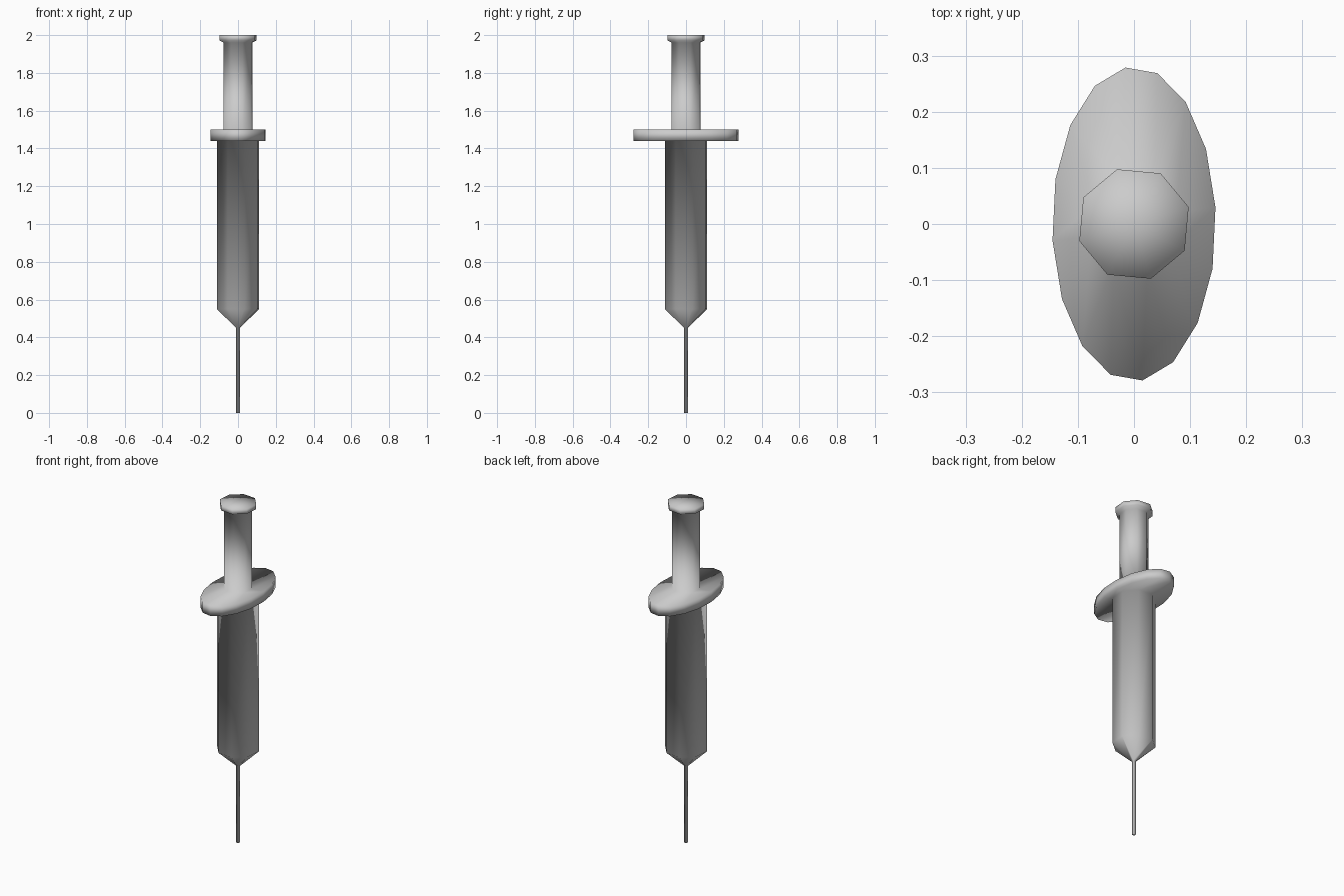
import bpy, bmesh
from math import cos, sin, radians, tau

if "Cube" in bpy.data.objects:
    bpy.data.objects.remove(bpy.data.objects["Cube"])

bm = bmesh.new()


def ring(r, z, sides=8, phase=17.25, stretch=1.0):
    """One loop of vertices around z."""
    return [bm.verts.new((r * cos(radians(phase) + tau * i / sides),
                          r * stretch * sin(radians(phase) + tau * i / sides), z))
            for i in range(sides)]


def bridge(a, b):
    """Join two loops; when one has twice the sides, fan triangles between them."""
    if len(a) == len(b):
        for i in range(len(a)):
            j = (i + 1) % len(a)
            bm.faces.new((a[i], a[j], b[j], b[i]))
        return
    few, many = sorted((a, b), key=len)
    n = len(many)
    for i, v in enumerate(few):
        m0, m1, m2 = (many[(2 * i + k) % n] for k in range(3))
        bm.faces.new((v, m0, m1))
        bm.faces.new((v, m1, m2, few[(i + 1) % len(few)]))


def cap(loop):
    c = bm.verts.new((0, 0, loop[0].co.z))
    for i in range(len(loop)):
        bm.faces.new((loop[i], loop[(i + 1) % len(loop)], c))


# one continuous skin: needle, barrel, oval finger flange, plunger, thumb rest
loops = [
    ring(0.012, 0, 4, 28.5), ring(0.012, 0.45, 4, 28.5),
    ring(0.117, 0.55), ring(0.117, 1.44),
    ring(0.146, 1.44, 16, 6, 1.92), ring(0.146, 1.50, 16, 6, 1.92),
    ring(0.079, 1.50), ring(0.079, 1.96),
    ring(0.102, 1.972), ring(0.102, 2.0),
]
for a, b in zip(loops, loops[1:]):
    bridge(a, b)
cap(loops[0])
cap(loops[-1])
bmesh.ops.recalc_face_normals(bm, faces=bm.faces)
for f in bm.faces:
    f.smooth = True
me = bpy.data.meshes.new("syringe")
bm.to_mesh(me)
bm.free()
bpy.context.collection.objects.link(bpy.data.objects.new("syringe", me))
